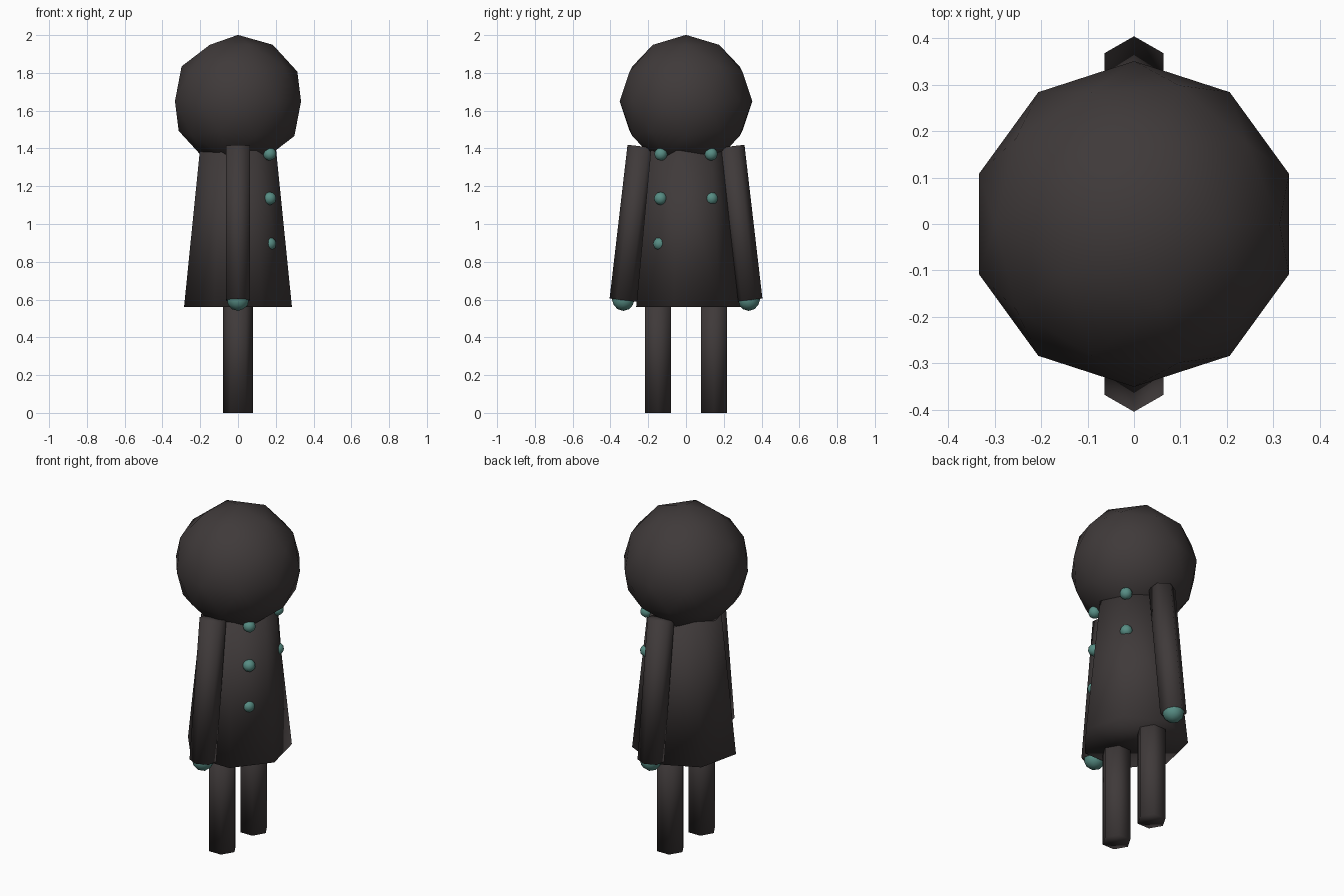
import bpy
import math
from mathutils import Vector

if "Cube" in bpy.data.objects:
    bpy.data.objects.remove(bpy.data.objects["Cube"])


def material(name, rgb):
    m = bpy.data.materials.new(name)
    m.diffuse_color = (*rgb, 1.0)
    m.use_nodes = True
    m.node_tree.nodes["Principled BSDF"].inputs["Base Color"].default_value = m.diffuse_color
    return m


CHARCOAL = material("charcoal", (0.050, 0.042, 0.042))
TEAL = material("teal", (0.095, 0.265, 0.230))


def finish(name, mat):
    ob = bpy.context.object
    ob.name = name
    ob.data.materials.append(mat)
    bpy.ops.object.shade_smooth()
    return ob


def ball(name, centre, radius, mat):
    bpy.ops.mesh.primitive_ico_sphere_add(subdivisions=2, radius=radius, location=centre)
    return finish(name, mat)


def post(name, bottom, top, r_bottom, r_top, sides, mat, turn=0.0):
    """Prism or tapered prism between two points lying in a plane of constant x."""
    a, b = Vector(bottom), Vector(top)
    d = b - a
    tilt = -math.atan2(d.y, d.z)
    bpy.ops.mesh.primitive_cone_add(vertices=sides, radius1=r_bottom, radius2=r_top,
                                    depth=d.length, location=(a + b) / 2,
                                    rotation=(tilt, 0, turn))
    return finish(name, mat)


# Round head and flared seven-sided coat
ball("head", (0, 0, 1.65), 0.351, CHARCOAL)
post("coat", (0, 0, 0.56), (0, 0, 1.39), 0.293, 0.207, 7, CHARCOAL)

# Arms, hands and legs on both sides
for side, s in (("right", -1), ("left", 1)):
    post(side + "_arm", (0, s * 0.332, 0.597), (0, s * 0.237, 1.411),
         0.073, 0.073, 6, CHARCOAL)
    ball(side + "_hand", (0, s * 0.332, 0.60), 0.06, TEAL)
    post(side + "_leg", (0, s * 0.148, 0), (0, s * 0.148, 0.66),
         0.08, 0.08, 6, CHARCOAL, math.radians(30))

# Coat buttons: two rows, the lowest only on one side
for i, (y, z) in enumerate([(-0.133, 1.37), (0.133, 1.37), (-0.135, 1.135),
                            (0.135, 1.135), (-0.14, 0.895)]):
    ball("button_%d" % (i + 1), (0.168, y, z), 0.035, TEAL)
